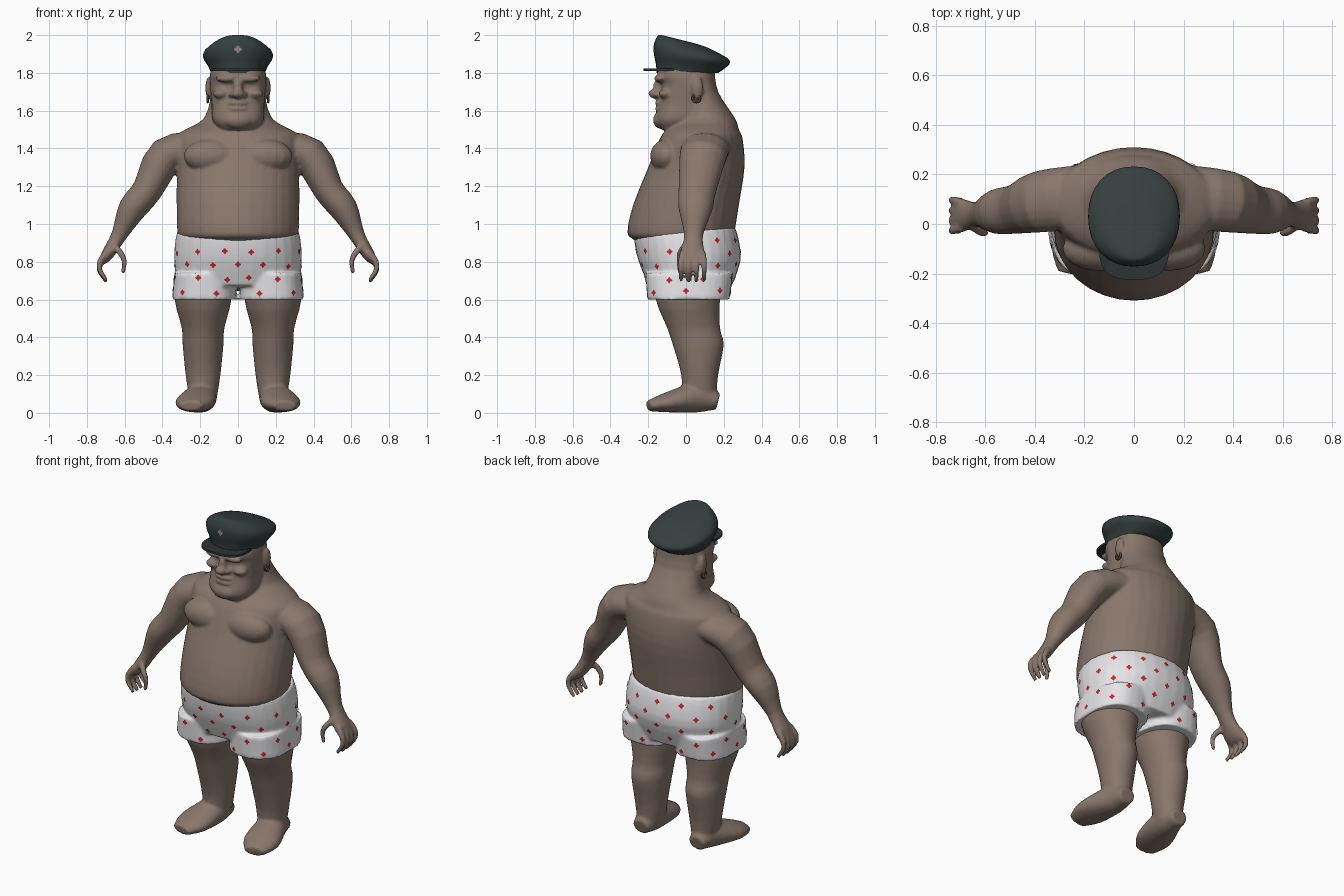
import bpy, bmesh, math
from math import sin, cos, pi
from mathutils import Vector, Matrix
from mathutils.bvhtree import BVHTree

if "Cube" in bpy.data.objects:
    bpy.data.objects.remove(bpy.data.objects["Cube"])

ACROSS, UP = Vector((0, 1, 0)), Vector((0, 0, 1))
SIDES = {"left": 1, "right": -1}


def material(name, *rgb):
    mat = bpy.data.materials.new(name)
    mat.use_nodes = True
    shader = mat.node_tree.nodes["Principled BSDF"]
    shader.inputs["Base Color"].default_value = (*rgb, 1)
    shader.inputs["Roughness"].default_value = 0.8
    mat.diffuse_color = (*rgb, 1)
    return mat


skin = material("skin", 0.25, 0.185, 0.15)
white_cloth = material("white cloth", 0.82, 0.82, 0.84)
red = material("red", 0.6, 0.02, 0.03)
green_felt = material("dark green felt", 0.036, 0.05, 0.05)
dark_peak = material("dark peak", 0.025, 0.034, 0.034)
badge_grey = material("badge grey", 0.3, 0.24, 0.22)
dark_metal = material("dark metal", 0.09, 0.065, 0.055)


def spline(rows, steps=3):
    """Smoothly fill in rows of numbers between the given ones."""
    rows = [Vector(row) for row in rows]
    rows = [rows[0]] + rows + [rows[-1]]
    result = []
    for before, start, end, after in zip(rows, rows[1:], rows[2:], rows[3:]):
        for step in range(steps):
            t = step / steps
            slope_in, slope_out = (end - before) / 2, (after - start) / 2
            curve = (start - end) * 2 + slope_in + slope_out
            bend = (end - start) * 3 - slope_in * 2 - slope_out
            result.append(start + slope_in * t + bend * t ** 2 + curve * t ** 3)
    return result + [rows[-1]]


def bridge(bm, loops):
    """Join point loops into a closed skin."""
    rows = [[bm.verts.new(point) for point in loop] for loop in loops]
    faces = [bm.faces.new(rows[0]), bm.faces.new(rows[-1])]
    for low, high in zip(rows, rows[1:]):
        for i in range(len(low)):
            faces.append(bm.faces.new((low[i - 1], low[i], high[i], high[i - 1])))
    bmesh.ops.recalc_face_normals(bm, faces=faces)


def circle(count):
    return [(cos(2 * pi * i / count), sin(2 * pi * i / count)) for i in range(count)]


def loft(bm, rings, power=2, x=0, base=0, shear=0):
    """Level rings of (z, half width, front y, back y); shear tips them above base."""
    def swell(value):
        return math.copysign(abs(value) ** (2 / power), value)

    loops = []
    for z, width, front, back in spline(rings):
        loop = []
        for c, s in circle(32):
            y = (front + back + (back - front) * swell(s)) / 2
            loop.append((x + width * swell(c), y, z + shear * (z - base) * y))
        loops.append(loop)
    bridge(bm, loops)


def tube(bm, path, ref, side):
    """Path of (x, y, z, radius across ref, radius along ref)."""
    path = spline(path)
    points = [Vector((side * row[0], row[1], row[2])) for row in path]
    loops = []
    for k, point in enumerate(points):
        ahead = points[min(k + 1, len(points) - 1)] - points[max(k - 1, 0)]
        ahead.normalize()
        along = (ref - ahead * ref.dot(ahead)).normalized()
        across = ahead.cross(along)
        loops.append([point + across * path[k][3] * c + along * path[k][4] * s
                      for c, s in circle(20)])
    bridge(bm, loops)


def finger(bm, side, x, y, z, bulge, lean, spread):
    """A curled finger that bows sideways on its way down."""
    path = []
    for t in (0, 0.3, 0.6, 1):
        radius = 0.019 - 0.008 * t
        path.append((x + bulge * sin(pi * t) + lean * t, y + spread * min(t * 3, 1),
                     z - 0.15 * t, radius, radius))
    tube(bm, path, ACROSS, side)


def blob(bm, place, radii):
    """An ellipsoid, mirrored when it is off centre."""
    for side in SIDES.values() if place[0] else [1]:
        spot = Vector((side * place[0], place[1], place[2]))
        bmesh.ops.create_uvsphere(bm, u_segments=16, v_segments=10, radius=1,
                                  matrix=Matrix.LocRotScale(spot, None, Vector(radii)))


def clover(bm, place, normal, radius):
    """A flat lobed patch lying just above a surface."""
    turn = normal.to_track_quat('Z', 'Y')
    verts = []
    for i, (c, s) in enumerate(circle(16)):
        reach = radius * (0.8 + 0.2 * cos(i * pi / 2))
        verts.append(bm.verts.new(place + normal * 0.004 + turn @ Vector((c, s, 0)) * reach))
    bm.faces.new(verts)


def finish(bm, name, mat, voxel=0):
    """Make the object; a voxel size fuses its pieces into one soft skin."""
    mesh = bpy.data.meshes.new(name)
    bm.to_mesh(mesh)
    bm.free()
    mesh.materials.append(mat)
    ob = bpy.data.objects.new(name, mesh)
    bpy.context.collection.objects.link(ob)
    if voxel:
        fuse = ob.modifiers.new("fuse", 'REMESH')
        fuse.mode, fuse.voxel_size, fuse.use_smooth_shade = 'VOXEL', voxel, True
        relax = ob.modifiers.new("relax", 'SMOOTH')
        relax.factor, relax.iterations = 0.5, 3
    else:
        bpy.ops.object.select_all(action='DESELECT')
        ob.select_set(True)
        bpy.context.view_layer.objects.active = ob
        bpy.ops.object.shade_smooth_by_angle(angle=pi / 4)
    return ob


# Torso with belly and neck
body = bmesh.new()
loft(body, [(0.7, 0.24, -0.15, 0.18), (0.9, 0.29, -0.26, 0.23), (0.95, 0.32, -0.31, 0.255),
            (1.1, 0.325, -0.28, 0.28), (1.3, 0.325, -0.2, 0.31), (1.45, 0.33, -0.14, 0.3),
            (1.5, 0.28, -0.1, 0.28), (1.56, 0.18, -0.03, 0.26),
            (1.7, 0.14, 0, 0.17), (1.83, 0.13, 0, 0.15)])
blob(body, (0.14, -0.1, 1.36), (0.15, 0.09, 0.09))

# Head with a heavy jaw
loft(body, [(1.5, 0.09, -0.13, 0), (1.55, 0.135, -0.16, 0.1), (1.64, 0.14, -0.14, 0.14),
            (1.74, 0.15, -0.13, 0.15), (1.78, 0.15, -0.15, 0.15),
            (1.83, 0.14, -0.15, 0.15)], power=2.6)
blob(body, (0, -0.135, 1.55), (0.075, 0.04, 0.045))

# Nose, lips, brows, cheeks and ears
blob(body, (0, -0.145, 1.72), (0.025, 0.03, 0.05))
blob(body, (0, -0.165, 1.69), (0.035, 0.035, 0.025))
blob(body, (0.03, -0.15, 1.685), (0.02, 0.02, 0.016))
for z in (1.61, 1.64):
    blob(body, (0, -0.14, z), (0.055, 0.025, 0.013))
blob(body, (0.06, -0.14, 1.77), (0.06, 0.03, 0.02))
blob(body, (0.09, -0.11, 1.69), (0.045, 0.035, 0.025))
blob(body, (0.155, 0.06, 1.72), (0.018, 0.032, 0.06))

for side in SIDES.values():
    # Arm and hand
    tube(body, [(0.2, 0.11, 1.41, 0.08, 0.13), (0.38, 0.09, 1.36, 0.1, 0.125),
                (0.48, 0.06, 1.18, 0.08, 0.1), (0.56, 0.05, 1.08, 0.075, 0.09),
                (0.63, 0.04, 0.94, 0.042, 0.05), (0.69, 0.035, 0.84, 0.033, 0.067),
                (0.72, 0.035, 0.8, 0.02, 0.06)], ACROSS, side)
    for k in (-1.5, -0.5, 0.5, 1.5):
        finger(body, side, 0.695, 0.035 + 0.033 * k, 0.84 + 0.006 * abs(k),
               bulge=0.04, lean=0, spread=0.008 * k)
    finger(body, side, 0.66, 0, 0.89, bulge=-0.03, lean=-0.05, spread=-0.035)

    # Leg and foot
    loft(body, [(0.06, 0.07, -0.02, 0.16), (0.2, 0.092, -0.025, 0.17),
                (0.36, 0.108, -0.07, 0.2), (0.45, 0.113, -0.1, 0.18),
                (0.6, 0.15, -0.16, 0.18), (0.75, 0.14, -0.16, 0.2)], x=side * 0.185)
    tube(body, [(0.19, 0.17, 0.06, 0.05, 0.045), (0.195, 0.06, 0.08, 0.083, 0.078),
                (0.23, -0.1, 0.055, 0.105, 0.053), (0.25, -0.2, 0.037, 0.06, 0.028)], UP, side)
finish(body, "body", skin, voxel=0.0095)

# Boxer shorts
cloth = bmesh.new()
loft(cloth, [(0.66, 0.32, -0.2, 0.23), (0.8, 0.338, -0.25, 0.288),
             (0.9, 0.333, -0.27, 0.28), (0.96, 0.322, -0.275, 0.26)],
     power=2.2, base=0.8, shear=0.5)
for side in SIDES.values():
    loft(cloth, [(0.6, 0.172, -0.205, 0.23), (0.74, 0.16, -0.215, 0.25)],
         power=2.5, x=side * 0.177)
shorts = finish(cloth, "boxer_shorts", white_cloth, voxel=0.01)

# Red spots in staggered rows, the top row only round the back
graph = bpy.context.evaluated_depsgraph_get()
graph.update()
surface = BVHTree.FromObject(shorts, graph)
spots = bmesh.new()
for row in range(5):
    for k in range(12):
        angle = 2 * pi * (k + row % 2 / 2) / 12
        if row == 4 and cos(angle) > -0.2:
            continue
        axis = Vector((0, 0, 0.64 + 0.07 * row + 0.008 * sin(5 * k + row)))
        outward = Vector((sin(angle), -cos(angle), 0))
        hit, normal, *rest = surface.ray_cast(axis + outward, -outward)
        if hit:
            clover(spots, hit, normal, 0.017)
finish(spots, "red_spots", red)

# Cap crown sloping to the back, with peak and badge
crown = bmesh.new()
loft(crown, [(1.8, 0.143, -0.155, 0.17), (1.84, 0.16, -0.16, 0.21), (1.88, 0.183, -0.17, 0.232),
             (1.92, 0.176, -0.17, 0.215), (1.96, 0.11, -0.15, 0.12),
             (1.968, 0.06, -0.13, 0.05)], power=2.2, base=1.8, shear=-1.5)
finish(crown, "cap_crown", green_felt)

peak = bmesh.new()
loft(peak, [(1.81, 0.14, -0.225, 0.02), (1.823, 0.14, -0.225, 0.02)], power=2.7)
finish(peak, "cap_peak", dark_peak)

badge = bmesh.new()
clover(badge, Vector((0, -0.172, 1.925)), -ACROSS, 0.022)
finish(badge, "cap_badge", badge_grey)

# Earrings
for label, side in SIDES.items():
    bpy.ops.mesh.primitive_torus_add(
        major_radius=0.02, minor_radius=0.006, major_segments=20, minor_segments=8,
        location=(side * 0.16, 0.055, 1.665), rotation=(0, pi / 2, 0))
    earring = bpy.context.object
    earring.name = label + "_earring"
    earring.data.materials.append(dark_metal)
    bpy.ops.object.shade_smooth()
